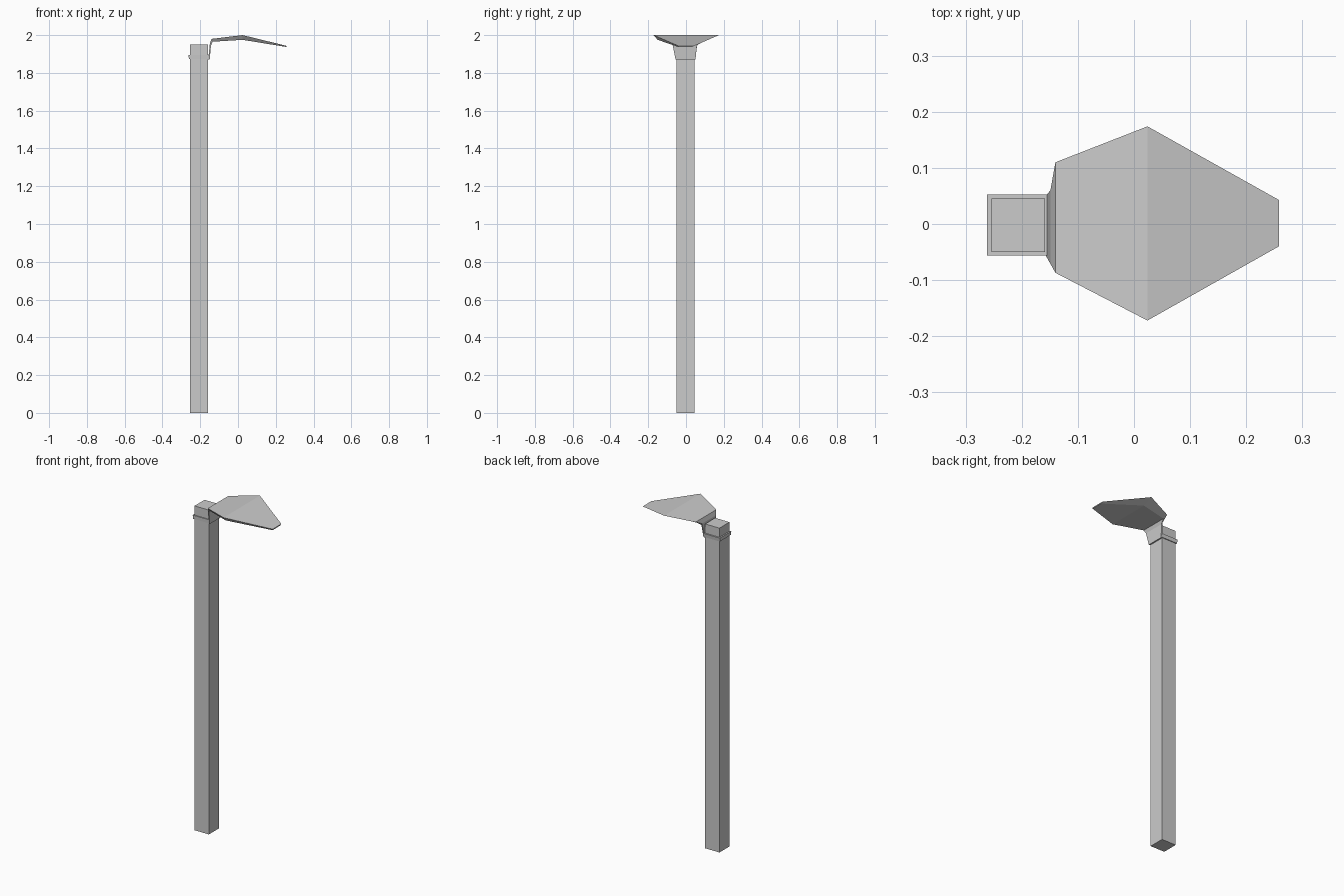
import bpy, bmesh

if "Cube" in bpy.data.objects:
    bpy.data.objects.remove(bpy.data.objects["Cube"])


def loft(name, sections):
    """Closed flat-faced mesh through a list of four-point sections."""
    bm = bmesh.new()
    rings = [[bm.verts.new(p) for p in s] for s in sections]
    for a, b in zip(rings, rings[1:]):
        for i in range(4):
            j = (i + 1) % 4
            bm.faces.new((a[i], a[j], b[j], b[i]))
    bm.faces.new(rings[0][::-1])
    bm.faces.new(rings[-1])
    bmesh.ops.recalc_face_normals(bm, faces=bm.faces)
    mesh = bpy.data.meshes.new(name)
    bm.to_mesh(mesh)
    bm.free()
    obj = bpy.data.objects.new(name, mesh)
    bpy.context.collection.objects.link(obj)
    return obj


def square(x0, x1, y0, y1, z):
    return [(x0, y0, z), (x1, y0, z), (x1, y1, z), (x0, y1, z)]


def blade_section(top, bottom):
    # each side: x, z, near y, far y
    (x, z, a, b), (u, w, c, d) = top, bottom
    return [(x, a, z), (x, b, z), (u, d, w), (u, c, w)]


# Square wooden handle
loft("handle", [square(-0.254, -0.159, -0.05, 0.045, z) for z in (0, 1.95)])

# Thin band around the handle
loft("collar", [square(-0.26, -0.151, -0.055, 0.05, 1.873),
                square(-0.262, -0.152, -0.056, 0.053, 1.895)])

# Bent hoe blade: neck, bend, broad middle, narrow tip
loft("hoe_blade", [
    blade_section((-0.158, 1.87, -0.055, 0.049), (-0.150, 1.87, -0.055, 0.049)),
    blade_section((-0.149, 1.955, -0.071, 0.060), (-0.143, 1.945, -0.070, 0.058)),
    blade_section((-0.140, 1.98, -0.087, 0.110), (-0.135, 1.965, -0.080, 0.085)),
    blade_section((0.024, 2.0, -0.172, 0.174), (0.024, 1.975, -0.150, 0.112)),
    blade_section((0.258, 1.943, -0.040, 0.043), (0.258, 1.937, -0.040, 0.030)),
])
